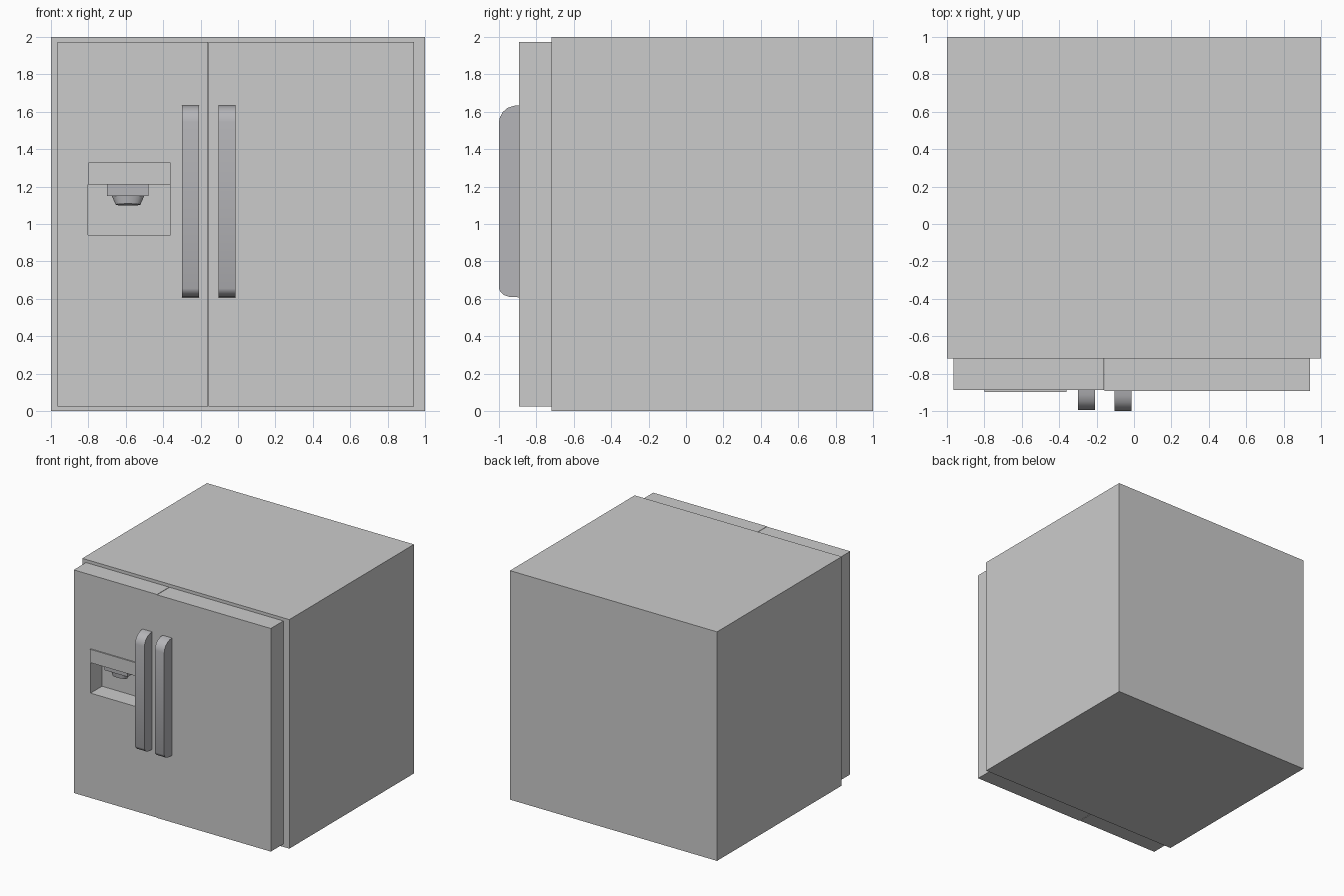
import bpy, bmesh, math
from mathutils import Matrix

if "Cube" in bpy.data.objects:
    bpy.data.objects.remove(bpy.data.objects["Cube"])

metal = bpy.data.materials.new("handle_grey")
metal.diffuse_color = (0.46, 0.46, 0.48, 1)
metal.use_nodes = True
metal.node_tree.nodes["Principled BSDF"].inputs["Base Color"].default_value = metal.diffuse_color


def finish(name, bm, mat=None):
    bmesh.ops.recalc_face_normals(bm, faces=bm.faces)
    me = bpy.data.meshes.new(name)
    bm.to_mesh(me)
    bm.free()
    ob = bpy.data.objects.new(name, me)
    bpy.context.collection.objects.link(ob)
    if mat:
        me.materials.append(mat)
    return ob


def box(name, x, y, z, mat=None):
    bm = bmesh.new()
    bmesh.ops.create_cube(bm, size=1)
    for v in bm.verts:
        for i, (a, b) in enumerate((x, y, z)):
            v.co[i] = a if v.co[i] < 0 else b
    return finish(name, bm, mat)


def smooth(ob, angle):
    bpy.ops.object.select_all(action='DESELECT')
    ob.select_set(True)
    bpy.context.view_layer.objects.active = ob
    bpy.ops.object.shade_smooth_by_angle(angle=math.radians(angle))


# Cabinet and doors
box("cabinet", (-1, 1), (-0.72, 1), (0, 2))
left_door = box("left_door", (-0.965, -0.161), (-0.888, -0.72), (0.025, 1.973))
box("right_door", (-0.157, 0.942), (-0.893, -0.72), (0.025, 1.973))

# Dispenser recess cut into the left door
cutter = box("recess_cutter", (-0.803, -0.36), (-1.1, -0.73), (0.94, 1.212))
cutter.hide_render = True
cutter.hide_viewport = True
cutter.display_type = 'WIRE'
cut = left_door.modifiers.new("recess", 'BOOLEAN')
cut.operation = 'DIFFERENCE'
cut.solver = 'EXACT'
cut.object = cutter

# Control panel above the recess
box("control_panel", (-0.80, -0.362), (-0.899, -0.885), (1.212, 1.328))

# Dispenser nozzle: housing and tapered spout
box("nozzle_housing", (-0.70, -0.478), (-0.84, -0.73), (1.15, 1.214), metal)
bm = bmesh.new()
bmesh.ops.create_cone(bm, cap_ends=True, segments=24, radius1=0.066,
                      radius2=0.088, depth=0.05,
                      matrix=Matrix.Translation((-0.588, -0.785, 1.128))
                      @ Matrix.Rotation(math.radians(-8), 4, 'X')
                      @ Matrix.Diagonal((1, 0.58, 1, 1)))
smooth(finish("nozzle_spout", bm, metal), 30)


# Handles: rounded side profile extruded across x
def handle(name, x0, x1, front):
    prof = [(-0.88, 1.636), (-0.92, 1.632), (-0.955, 1.62), (-0.98, 1.598),
            (-0.995, 1.57), (-1, 1.545), (-1, 0.655), (-0.993, 0.638),
            (-0.975, 0.621), (-0.945, 0.611), (-0.88, 0.607)]
    bm = bmesh.new()
    f = bm.faces.new([bm.verts.new((x0, y + front, z)) for y, z in prof])
    ext = bmesh.ops.extrude_face_region(bm, geom=[f])["geom"]
    bmesh.ops.translate(bm, vec=(x1 - x0, 0, 0),
                        verts=[g for g in ext if isinstance(g, bmesh.types.BMVert)])
    smooth(finish(name, bm, metal), 30)


handle("left_handle", -0.299, -0.208, 0.006)
handle("right_handle", -0.104, -0.013, 0)
